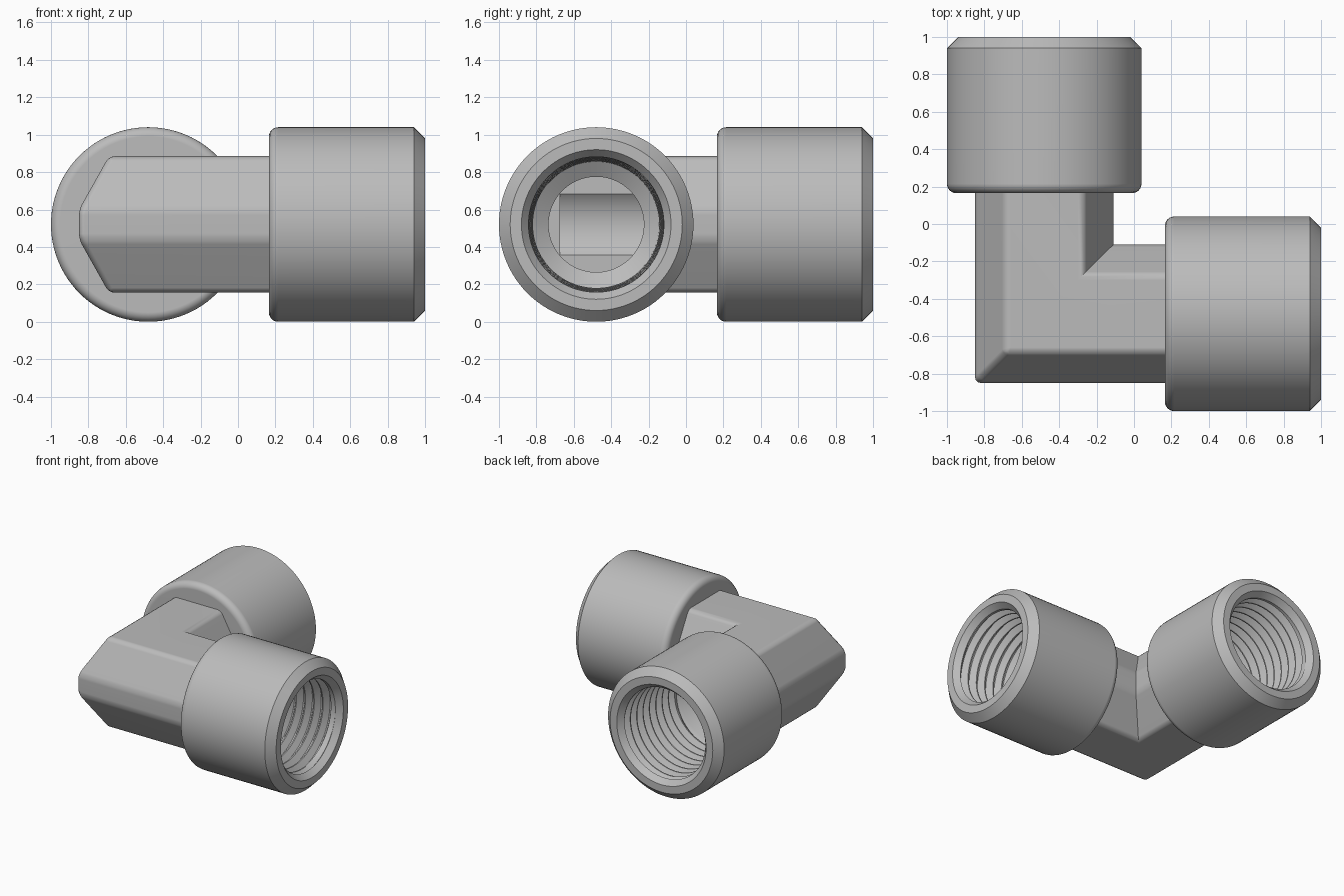
import bpy, bmesh
from math import sin, cos, pi, radians

if "Cube" in bpy.data.objects:
    bpy.data.objects.remove(bpy.data.objects["Cube"], do_unlink=True)

AXIS, MID = -0.48, 0.52        # both pipe axes meet at (AXIS, AXIS, MID)
SEGS = 96

metal = bpy.data.materials.new("grey metal")
metal.use_nodes = True
GREY = (0.5, 0.5, 0.5, 1)
metal.diffuse_color = GREY
metal.node_tree.nodes["Principled BSDF"].inputs["Base Color"].default_value = GREY


def make_object(name, bm, turn=0):
    """Clean up the mesh and place it at the meeting point of the axes."""
    bmesh.ops.remove_doubles(bm, verts=bm.verts, dist=1e-5)
    bmesh.ops.recalc_face_normals(bm, faces=bm.faces)
    mesh = bpy.data.meshes.new(name)
    bm.to_mesh(mesh)
    bm.free()
    mesh.materials.append(metal)
    ob = bpy.data.objects.new(name, mesh)
    ob.location = (AXIS, AXIS, MID)
    ob.rotation_euler.z = turn
    bpy.context.collection.objects.link(ob)
    return ob


def activate(ob):
    bpy.ops.object.select_all(action='DESELECT')
    ob.select_set(True)
    bpy.context.view_layer.objects.active = ob


def finish(ob):
    activate(ob)
    bpy.ops.object.shade_smooth_by_angle(angle=radians(28))
    mod = ob.modifiers.new("Flat faces", 'WEIGHTED_NORMAL')
    mod.keep_sharp = True


def skin(bm, columns):
    """Join neighbouring columns of points with quads."""
    grid = [[bm.verts.new(p) for p in col] for col in columns]
    for a, b in zip(grid, grid[1:]):
        for k in range(len(a) - 1):
            bm.faces.new((a[k], a[k + 1], b[k + 1], b[k]))
    return grid


def around(x, r, j):
    t = 2 * pi * (j % SEGS) / SEGS
    return (x - AXIS, r * cos(t), r * sin(t))


# Threaded collar: turned shell plus a tapered helical thread
BORE, PITCH, DEPTH = 0.255, 0.077, 0.045
BACK, RIM, FILLET = 0.165, 1.0, 0.05
T_IN, T_OUT = 0.30, 0.955


def crest(x):
    return 0.337 + 0.025 * (x - T_IN) / (T_OUT - T_IN)


def thread_column(j):
    points = []
    for k in range(4 * 11):
        step = (0, 0.12, 0.5, 0.62)[k % 4]
        x = T_IN + PITCH * (k // 4 + step + j / SEGS - 1)
        x = min(max(x, T_IN), T_OUT)
        fade = min(1, (x - T_IN) / (PITCH / 2), (T_OUT - x) / (PITCH / 2))
        groove = DEPTH * fade if k % 4 > 1 else 0
        points.append(around(x, crest(x) + groove, j))
    return points


def collar(name, turn):
    bm = bmesh.new()
    profile = [(T_IN, crest(T_IN)), (0.25, BORE), (BACK, BORE)]
    for i in range(7):
        t = i * pi / 12
        profile.append((BACK + FILLET * (1 - cos(t)), 0.52 - FILLET * (1 - sin(t))))
    profile += [(0.94, 0.52), (RIM, 0.46), (RIM, 0.40), (T_OUT, crest(T_OUT))]
    skin(bm, [[around(x, r, j) for x, r in profile] for j in range(SEGS + 1)])
    skin(bm, [thread_column(j) for j in range(SEGS + 1)])
    bmesh.ops.dissolve_degenerate(bm, dist=1e-5, edges=bm.edges)
    finish(make_object(name, bm, turn))


collar("left_collar", 0)
collar("back_collar", pi / 2)

# Elbow body: mitred eight-sided bar with softened outer edges
END = 0.185 - AXIS
quarter = [(0.37, 0.08), (0.21, 0.365)]
section = quarter + [(-a, h) for a, h in reversed(quarter)]
section += [(-a, -h) for a, h in section]
loop = section + section[:1]
bm = bmesh.new()
grid = skin(bm, [[(END, a, h) for a, h in loop],
                 [(a, a, h) for a, h in loop],
                 [(a, END, h) for a, h in loop]])
for col in (grid[0], grid[2]):
    bm.faces.new(col[:-1])
bmesh.ops.remove_doubles(bm, verts=bm.verts, dist=1e-5)
bmesh.ops.recalc_face_normals(bm, faces=bm.faces)
flat = [e for e in bm.edges if e.calc_face_angle(0) < 0.01]
bmesh.ops.dissolve_edges(bm, edges=flat, use_verts=False)


def is_cap(face):
    return all(abs(v.co.x - END) < 1e-4 for v in face.verts) or \
        all(abs(v.co.y - END) < 1e-4 for v in face.verts)


outer = [e for e in bm.edges
         if e.calc_face_angle_signed(0) > 0.1 and not any(is_cap(f) for f in e.link_faces)]
bmesh.ops.bevel(bm, geom=outer, offset=0.03, segments=3, profile=0.5,
                affect='EDGES', clamp_overlap=True)
body = make_object("elbow_body", bm)

# Drill the two flat-ended bores through the body
for turn in (0, pi / 2):
    bm = bmesh.new()
    ends = skin(bm, [[around(x, BORE, j) for j in range(SEGS + 1)]
                     for x in (AXIS - 0.195, 0.4)])
    for ring in ends:
        bm.faces.new(ring[:-1])
    drill = make_object("bore_cutter", bm, turn)
    drill.hide_render = True
    cut = body.modifiers.new("Bore", 'BOOLEAN')
    cut.operation, cut.solver, cut.object = 'DIFFERENCE', 'EXACT', drill
    activate(body)
    bpy.ops.object.modifier_apply(modifier=cut.name)
    bpy.data.objects.remove(drill, do_unlink=True)
finish(body)
